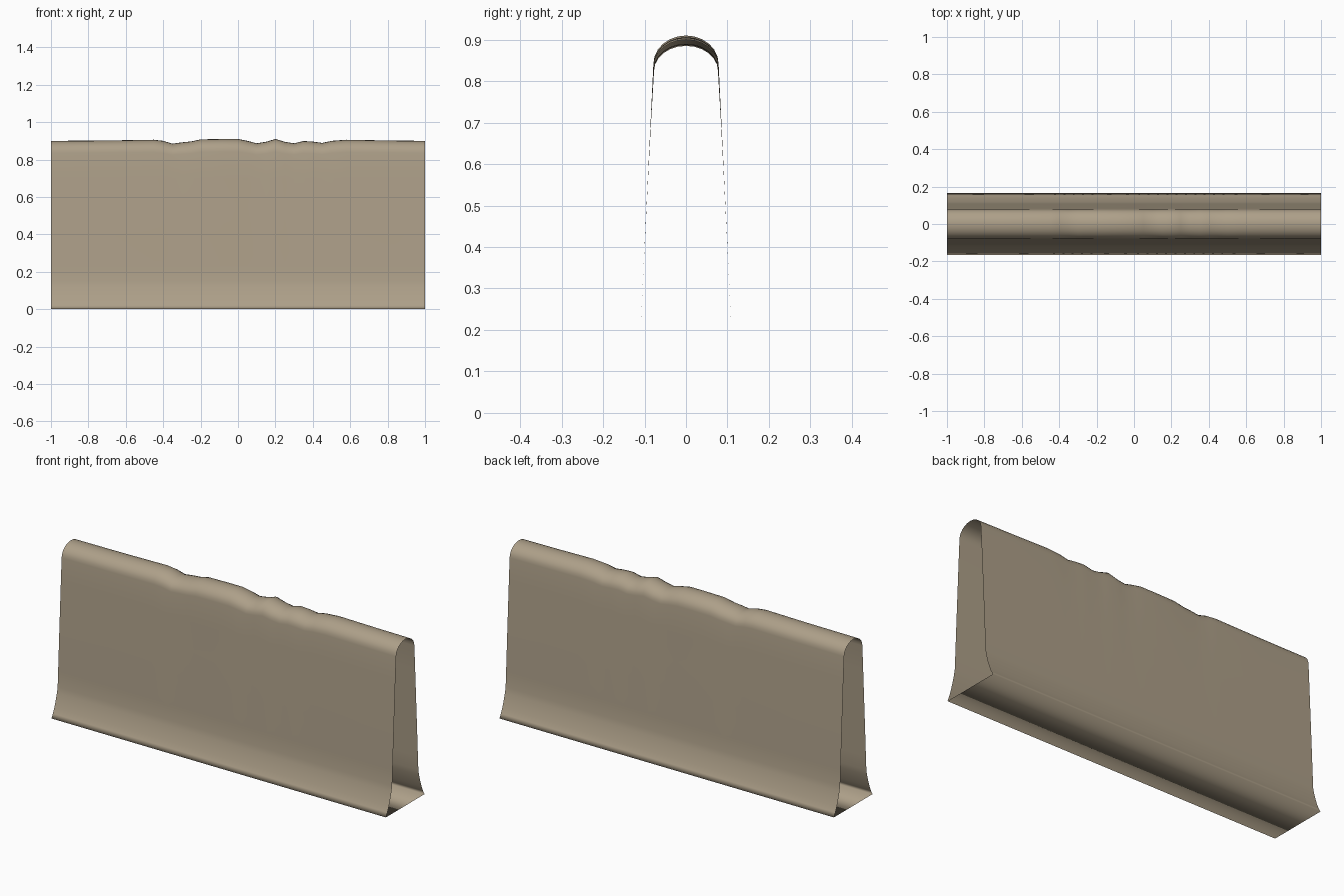
import bpy, bmesh, math

if "Cube" in bpy.data.objects:
    bpy.data.objects.remove(bpy.data.objects["Cube"])

# Crest height along the length: a level wall with worn dips in the middle
CREST = [(-1, .90), (-.7, .902), (-.45, .906), (-.4, .90), (-.35, .885), (-.3, .892),
         (-.25, .897), (-.2, .908), (-.08, .91), (0, .91), (.05, .90), (.1, .887),
         (.15, .895), (.2, .91), (.25, .895), (.3, .887), (.35, .899), (.4, .896),
         (.45, .889), (.5, .90), (.58, .906), (.8, .902), (1, .90)]

# Half cross-section (y, z): flared foot, then battered face
HALF = [(.165, 0), (.152, .022), (.14, .05), (.128, .085), (.118, .12), (.112, .15),
        (.108, .23), (.1, .4), (.0925, .55), (.085, .7), (.078, .835)]
# Rounded top
for i in range(1, 7):
    a = math.radians(15 * i)
    HALF.append((.078 * math.cos(a), .835 + .065 * math.sin(a)))

# Mirror the half into a full section running from one foot to the other
SECTION = HALF + [(-y, z) for y, z in reversed(HALF[:-1])]


def worn(y, z, crest):
    """Shift a section point so that the wear fades out down the wall."""
    d = crest - .9
    w = max(0, (z - .7) / .2)
    return y * (1 + .8 * d * min(1, z / .8) ** 4), z + d * w


# Wall shell: open at both ends, closed underneath by a flat base
bm = bmesh.new()
rings = [[bm.verts.new((x, *worn(y, z, c))) for y, z in SECTION] for x, c in CREST]
n = len(SECTION)
for a, b in zip(rings, rings[1:]):
    for i in range(n):
        j = (i + 1) % n
        bm.faces.new((a[i], b[i], b[j], a[j]))
bmesh.ops.recalc_face_normals(bm, faces=bm.faces[:])
# The first side face belongs to the +y foot, so its normal must point to +y
bm.faces.ensure_lookup_table()
if bm.faces[0].normal.y < 0:
    bmesh.ops.reverse_faces(bm, faces=bm.faces[:])

mesh = bpy.data.meshes.new("wall_section")
bm.to_mesh(mesh)
bm.free()
mesh.polygons.foreach_set("use_smooth", [True] * len(mesh.polygons))

mat = bpy.data.materials.new("tan_stone")
mat.diffuse_color = (.42, .35, .25, 1)
mat.use_nodes = True
mat.node_tree.nodes["Principled BSDF"].inputs["Base Color"].default_value = mat.diffuse_color
mesh.materials.append(mat)

wall = bpy.data.objects.new("wall_section", mesh)
bpy.context.collection.objects.link(wall)
